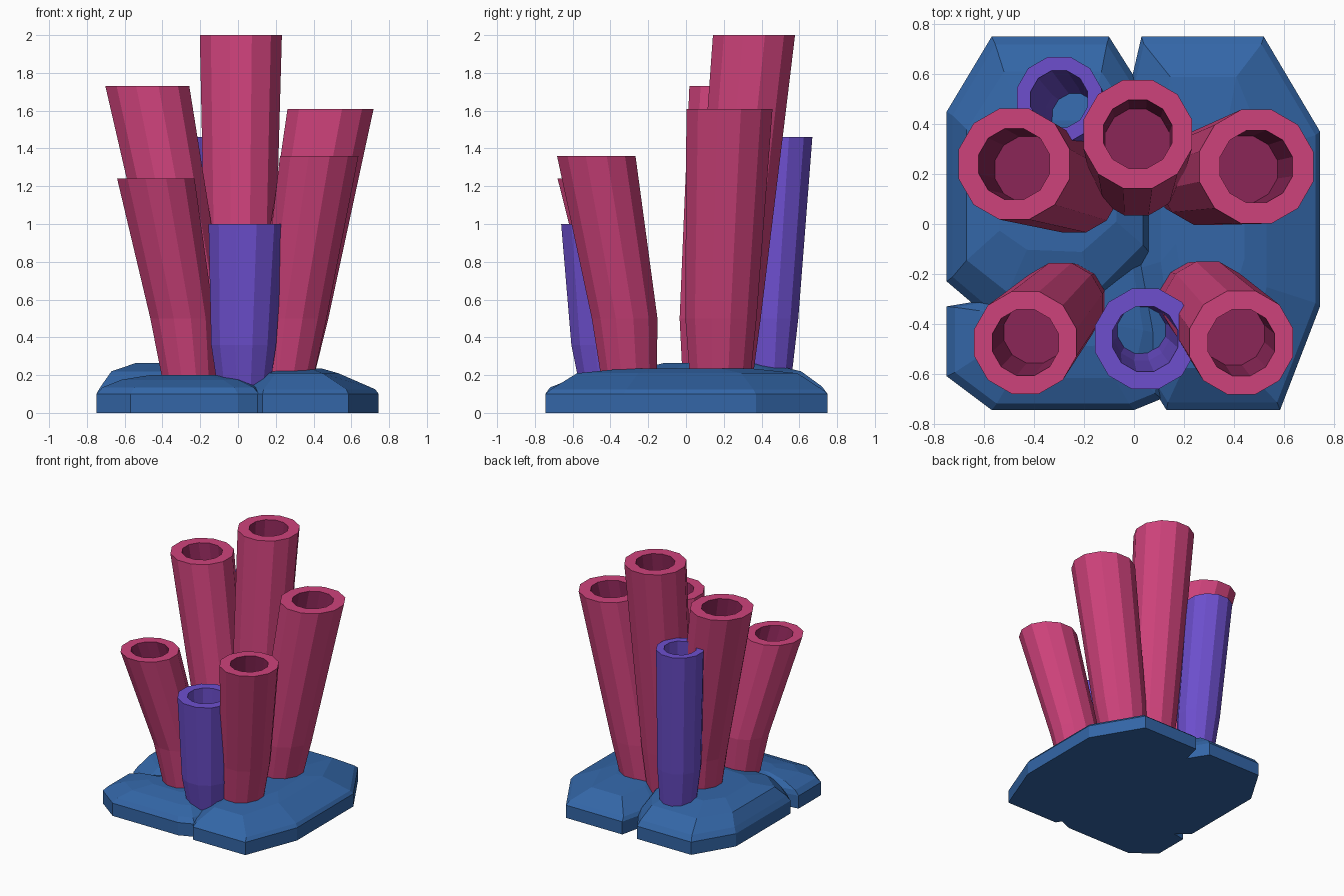
import bpy
import bmesh
import math
from mathutils import Vector

if "Cube" in bpy.data.objects:
    bpy.data.objects.remove(bpy.data.objects["Cube"])


def srgb_material(name, rgb):
    mat = bpy.data.materials.new(name)
    lin = [(c / 255 / 12.92) if c < 11 else ((c / 255 + 0.055) / 1.055) ** 2.4 for c in rgb]
    mat.diffuse_color = (*lin, 1)
    mat.use_nodes = True
    mat.node_tree.nodes["Principled BSDF"].inputs["Base Color"].default_value = mat.diffuse_color
    return mat


PINK = srgb_material("pink", (206, 66, 123))
DARK_PINK = srgb_material("dark pink", (139, 38, 87))
PURPLE = srgb_material("purple", (109, 79, 206))
BLUE = srgb_material("rock blue", (51, 102, 167))


def finish(bm, name, mats):
    bmesh.ops.recalc_face_normals(bm, faces=bm.faces[:])
    mesh = bpy.data.meshes.new(name)
    bm.to_mesh(mesh)
    bm.free()
    for m in mats:
        mesh.materials.append(m)
    obj = bpy.data.objects.new(name, mesh)
    bpy.context.collection.objects.link(obj)
    return obj


def bridge(bm, a, b, mat=0):
    n = len(a)
    for i in range(n):
        j = (i + 1) % n
        bm.faces.new((a[i], a[j], b[j], b[i])).material_index = mat


def tube(name, base, mid, top, hole, mats, cup_depth=None, sides=12):
    """base, mid, top are (x, y, z, radius); a cup depth closes the hole."""
    bm = bmesh.new()

    def ring(c, r):
        return [bm.verts.new((c[0] + r * math.cos(math.tau * (i + 0.5) / sides),
                              c[1] + r * math.sin(math.tau * (i + 0.5) / sides), c[2]))
                for i in range(sides)]

    outer = [ring(p, p[3]) for p in (base, mid, top)]
    bridge(bm, outer[0], outer[1])
    bridge(bm, outer[1], outer[2])
    rim = ring(top, hole)
    bridge(bm, outer[2], rim)
    if cup_depth:
        # closed cup with a darker inside
        t = cup_depth / (top[2] - mid[2])
        floor = ring(Vector(top[:3]).lerp(Vector(mid[:3]), t), hole * 0.93)
        bridge(bm, rim, floor, 1)
        bm.faces.new(floor).material_index = 1
        bm.faces.new(outer[0])
    else:
        # open pipe down to the rock
        k = hole / top[3]
        inner_mid, inner_base = ring(mid, mid[3] * k), ring(base, base[3] * k)
        bridge(bm, rim, inner_mid)
        bridge(bm, inner_mid, inner_base)
        bridge(bm, inner_base, outer[0])
    return finish(bm, name, mats)


def rock_lobe(name, outline, centre, rings):
    """Stack of shrinking outlines; rings are (x scale, y scale, z)."""
    bm = bmesh.new()
    loops = [[bm.verts.new((centre[0] + (x - centre[0]) * sx,
                            centre[1] + (y - centre[1]) * sy, z)) for x, y in outline]
             for sx, sy, z in rings]
    for a, b in zip(loops, loops[1:]):
        bridge(bm, a, b)
    bm.faces.new(loops[0])
    bm.faces.new(loops[-1])
    return finish(bm, name, [BLUE])


# Rock base: three overlapping lobes
rock_lobe("rock_back_left",
          [(-0.75, 0.45), (-0.57, 0.75), (-0.10, 0.75), (0.02, 0.56), (0.10, 0.30),
           (0.10, -0.15), (-0.15, -0.42), (-0.55, -0.40), (-0.75, -0.23)],
          (-0.28, 0.14),
          [(1, 1, 0), (1, 1, 0.10), (0.95, 0.95, 0.14), (0.83, 0.77, 0.22),
           (0.55, 0.45, 0.265)])
rock_lobe("rock_right",
          [(0.03, 0.75), (0.52, 0.75), (0.745, 0.37), (0.745, -0.33), (0.585, -0.745),
           (0.13, -0.745), (0.04, -0.60), (-0.04, -0.20), (-0.04, 0.45)],
          (0.28, 0.02),
          [(1, 1, 0), (1, 1, 0.10), (0.96, 0.96, 0.125), (0.54, 0.78, 0.21),
           (0.35, 0.45, 0.235)])
rock_lobe("rock_front_left",
          [(-0.75, -0.33), (-0.63, -0.31), (-0.40, -0.05), (0.10, -0.05), (0.16, -0.45),
           (0.11, -0.70), (0.0, -0.745), (-0.57, -0.745), (-0.75, -0.61)],
          (-0.28, -0.38),
          [(1, 1, 0), (1, 1, 0.10), (0.93, 0.93, 0.135), (0.72, 0.65, 0.175),
           (0.40, 0.30, 0.20)])

# Closed pink tubes
pink = [PINK, DARK_PINK]
tube("tube_back_left", (-0.21, 0.13, 0.12, 0.15), (-0.24, 0.145, 0.50, 0.185),
     (-0.48, 0.24, 1.73, 0.23), 0.147, pink, 0.28)
tube("tube_back_centre", (0.01, 0.20, 0.12, 0.15), (0.01, 0.215, 0.50, 0.187),
     (0.015, 0.36, 2.0, 0.225), 0.142, pink, 0.28)
tube("tube_back_right", (0.23, 0.18, 0.12, 0.16), (0.29, 0.185, 0.50, 0.195),
     (0.49, 0.23, 1.61, 0.236), 0.15, pink, 0.28)
tube("tube_front_left", (-0.25, -0.30, 0.10, 0.14), (-0.295, -0.325, 0.50, 0.175),
     (-0.435, -0.475, 1.24, 0.212), 0.137, pink, 0.2)
tube("tube_front_right", (0.24, -0.295, 0.10, 0.145), (0.295, -0.325, 0.50, 0.18),
     (0.43, -0.475, 1.36, 0.215), 0.138, pink, 0.2)

# Open purple tubes
tube("small_tube_front", (0.03, -0.42, 0.08, 0.135), (0.03, -0.435, 0.36, 0.178),
     (0.045, -0.46, 1.0, 0.208), 0.135, [PURPLE])
tube("small_tube_back", (-0.23, 0.43, 0.12, 0.125), (-0.25, 0.44, 0.50, 0.16),
     (-0.30, 0.50, 1.46, 0.175), 0.118, [PURPLE])
